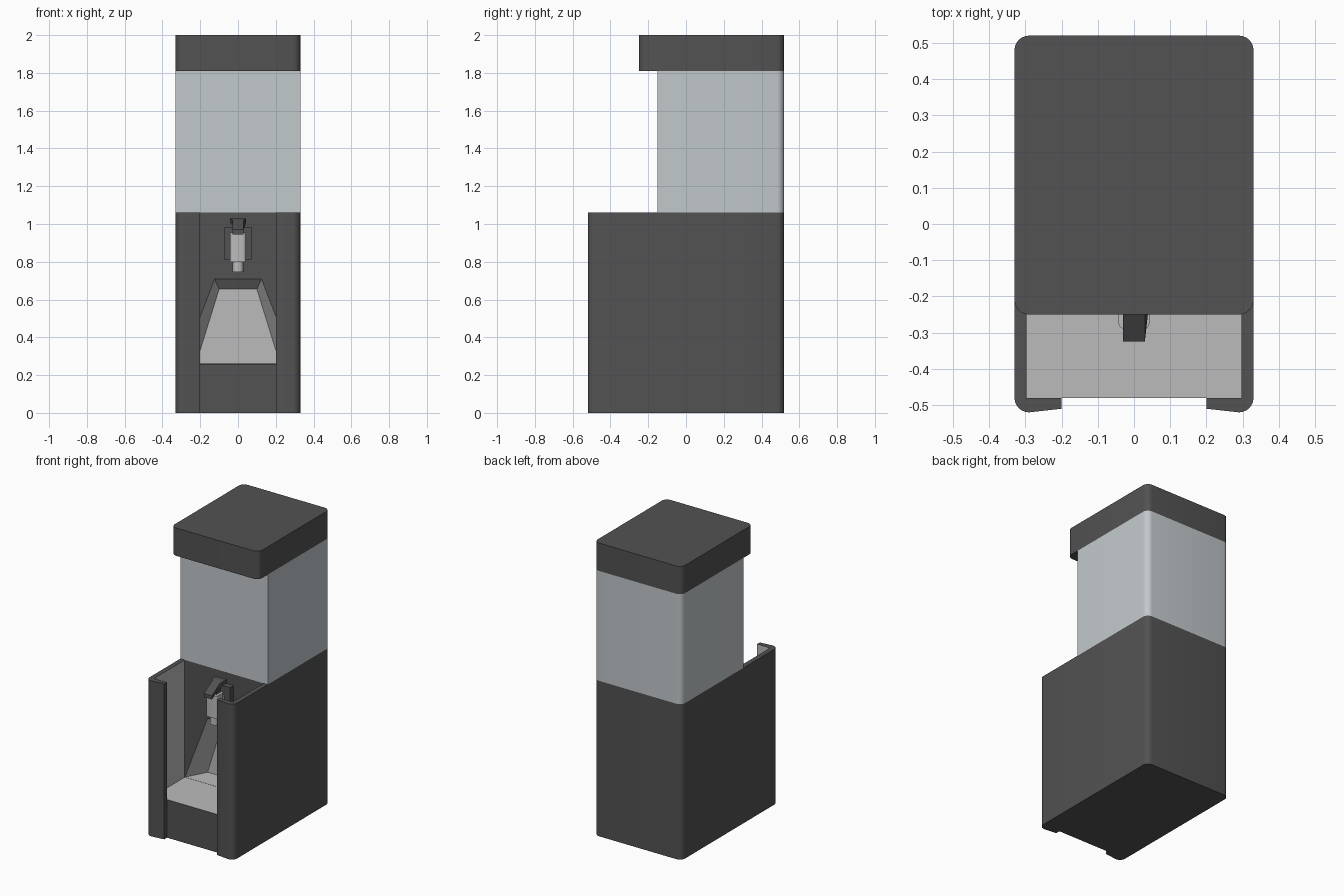
import bpy, bmesh, math
from mathutils import Vector

if "Cube" in bpy.data.objects:
    bpy.data.objects.remove(bpy.data.objects["Cube"])


def material(name, rgb):
    m = bpy.data.materials.new(name)
    m.diffuse_color = (*rgb, 1)
    m.use_nodes = True
    m.node_tree.nodes["Principled BSDF"].inputs["Base Color"].default_value = m.diffuse_color
    return m


DARK = material("dark_plastic", (0.085, 0.085, 0.085))
LIGHT = material("light_grey", (0.5, 0.5, 0.5))
CLEAR = material("tank_plastic", (0.54, 0.58, 0.6))


def corner(cx, cy, r, start, n=6):
    """Quarter-circle of points, counter-clockwise from the start angle."""
    return [(cx + r * math.cos(math.radians(start + 90 * i / n)),
             cy + r * math.sin(math.radians(start + 90 * i / n))) for i in range(n + 1)]


def loft(name, loop_a, loop_b, mat):
    """Closed solid between two matching loops of 3D points."""
    bm = bmesh.new()
    a = [bm.verts.new(p) for p in loop_a]
    b = [bm.verts.new(p) for p in loop_b]
    n = len(a)
    bm.faces.new(a[::-1])
    bm.faces.new(b)
    for i in range(n):
        bm.faces.new((a[i], a[(i + 1) % n], b[(i + 1) % n], b[i]))
    bmesh.ops.recalc_face_normals(bm, faces=bm.faces)
    me = bpy.data.meshes.new(name)
    bm.to_mesh(me)
    bm.free()
    ob = bpy.data.objects.new(name, me)
    bpy.context.collection.objects.link(ob)
    me.materials.append(mat)
    return ob


def prism(name, outline, z0, z1, mat):
    return loft(name, [(x, y, z0) for x, y in outline], [(x, y, z1) for x, y in outline], mat)


def box(name, x, y0, y1, z0, z1, mat):
    return prism(name, [(-x, y0), (x, y0), (x, y1), (-x, y1)], z0, z1, mat)


def smooth(ob):
    bpy.ops.object.select_all(action='DESELECT')
    ob.select_set(True)
    bpy.context.view_layer.objects.active = ob
    bpy.ops.object.shade_smooth_by_angle(angle=math.radians(30))


def cut(ob, cutter):
    cutter.hide_render = True
    mod = ob.modifiers.new("cut", 'BOOLEAN')
    mod.operation, mod.solver, mod.object = 'DIFFERENCE', 'EXACT', cutter
    bpy.context.view_layer.objects.active = ob
    bpy.ops.object.modifier_apply(modifier=mod.name)
    bpy.data.objects.remove(cutter)


W, D, R = 0.33, 0.52, 0.04
WALL_Y, FLOOR_Z, BASE_Z, TANK_Z = -0.15, 0.26, 1.06, 1.81
back_round = corner(W - R, D - R, R, 0) + corner(-W + R, D - R, R, 90)

# Base housing with a front notch running full height
right = [(0.2, -0.48), (0.2, -0.51)] + corner(W - R, -D + R, R, 270)
left = [(-x, y) for x, y in reversed(right)]
base = prism("base_housing", right + back_round + left, 0, BASE_Z, DARK)

# Serving bay, then the tapered niche in its back wall
cut(base, box("bay_cutter", 0.297, -0.481, WALL_Y, FLOOR_Z, 1.2, DARK))
front = [(-0.297, 0.261), (0.297, 0.261), (0.125, 0.71), (-0.125, 0.71)]
rear = [(-0.222, 0.261), (0.222, 0.261), (0.1, 0.655), (-0.1, 0.655)]
NICHE_Y = -0.01
cut(base, loft("niche_cutter", [(x, WALL_Y - 0.003, z) for x, z in front],
               [(x, NICHE_Y, z) for x, z in rear], DARK))

# Light lining of the bay; its back wall stays dark
base.data.materials.append(LIGHT)
for p in base.data.polygons:
    c, n = p.center, p.normal
    inside = abs(c.x) < 0.299 and -0.485 < c.y < 0.0 and FLOOR_Z - 0.01 < c.z < BASE_Z - 0.01
    flange_edge = c.y < -0.478 and n.y < 0.5
    back_wall = abs(c.y - WALL_Y) < 0.002 and n.y < -0.9
    if inside and not flange_edge and not back_wall:
        p.material_index = 1
smooth(base)

# Clear tank and its overhanging lid
tank = prism("tank", [(-W, WALL_Y), (W, WALL_Y)] + back_round, BASE_Z, TANK_Z, CLEAR)
smooth(tank)
lid_front = corner(-W + R, -0.25 + R, R, 180) + corner(W - R, -0.25 + R, R, 270)
lid = prism("lid", lid_front + back_round, TANK_Z, 2.0, DARK)
smooth(lid)

# Tap: wall mount, feed pipe, body, spout
box("tap_mount", 0.072, -0.19, WALL_Y, 0.81, 0.985, DARK)
box("tap_feed", 0.03, -0.24, -0.185, 0.86, 0.92, LIGHT)


def tap_section(name, hx, y0, y1, r, z0, z1):
    outline = (corner(hx - r, y1 - r, r, 0, 4) + corner(-hx + r, y1 - r, r, 90, 4)
               + corner(-hx + r, y0 + r, r, 180, 4) + corner(hx - r, y0 + r, r, 270, 4))
    smooth(prism(name, outline, z0, z1, LIGHT))


tap_section("tap_body", 0.043, -0.29, -0.21, 0.018, 0.80, 0.955)
tap_section("tap_spout", 0.028, -0.278, -0.222, 0.024, 0.745, 0.80)

# Lever: tilted bar widening towards its raised back end
side = [(-0.325, 0.945, 0.03), (-0.24, 0.995, 0.03), (-0.215, 1.005, 0.042), (-0.18, 1.005, 0.042),
        (-0.18, 1.03, 0.042), (-0.215, 1.03, 0.042), (-0.24, 1.02, 0.03), (-0.325, 0.97, 0.03)]
loft("tap_lever", [(-w, y, z) for y, z, w in side], [(w, y, z) for y, z, w in side], DARK)
box("lever_stem", 0.025, -0.265, -0.225, 0.95, 1.0, DARK)
